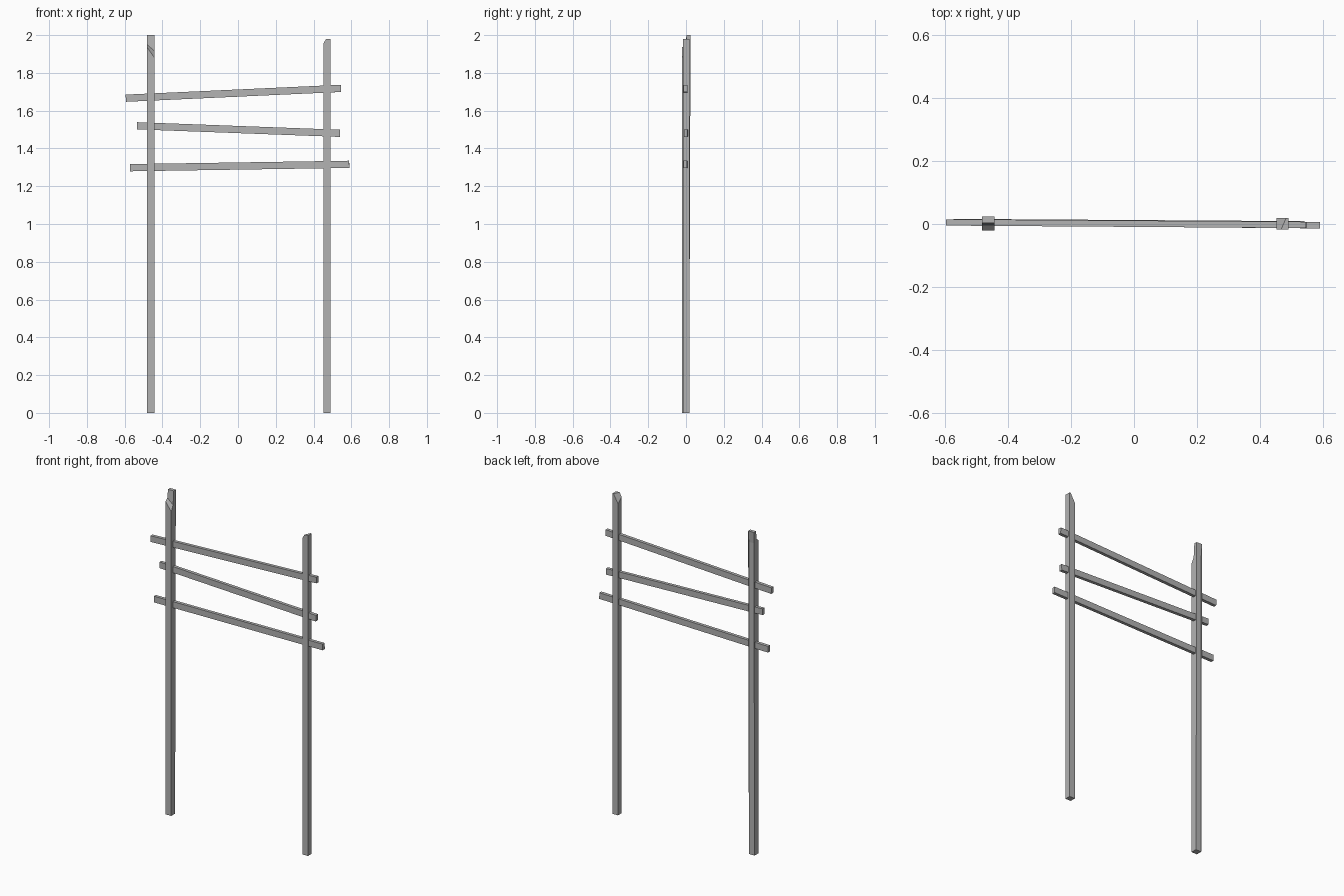
import bpy
import bmesh
from mathutils import Vector

cube = bpy.data.objects.get("Cube")
if cube:
    bpy.data.objects.remove(cube, do_unlink=True)

GREY = (0.45, 0.45, 0.45, 1)
wood = bpy.data.materials.new("weathered grey wood")
wood.use_nodes = True
wood.diffuse_color = GREY
wood.node_tree.nodes["Principled BSDF"].inputs["Base Color"].default_value = GREY


def finish(name, bm):
    bmesh.ops.recalc_face_normals(bm, faces=bm.faces)
    mesh = bpy.data.meshes.new(name)
    bm.to_mesh(mesh)
    bm.free()
    mesh.materials.append(wood)
    obj = bpy.data.objects.new(name, mesh)
    bpy.context.collection.objects.link(obj)
    return obj


def beam(low, high):
    """Box between two corners."""
    bm = bmesh.new()
    bmesh.ops.create_cube(bm, size=1)
    low, high = Vector(low), Vector(high)
    for v in bm.verts:
        v.co = (low + high) / 2 + v.co * (high - low)
    return bm


# Right-hand post with its top corner sliced off at a slant
bm = beam((0.452, -0.017, 0), (0.49, 0.019, 1.98))
a, b, c = Vector((0.452, -0.017, 1.955)), Vector((0.466, -0.017, 1.98)), Vector((0.482, 0.019, 1.98))
normal = (b - a).cross(c - a)
if normal.z < 0:
    normal.negate()
cut = bmesh.ops.bisect_plane(bm, geom=bm.verts[:] + bm.edges[:] + bm.faces[:],
                             plane_co=a, plane_no=normal, clear_outer=True)
bmesh.ops.holes_fill(bm, edges=[e for e in bm.edges if e.is_boundary])
finish("left_post", bm)

# Other post: side profile (y, z, drop across the width) with a broken, backward-leaning tip
profile = [(-0.021, 0, 0), (0.017, 0, 0), (0.017, 1.93, 0), (0.024, 2, 0),
           (0.003, 2, 0), (-0.003, 1.95, 0.035), (-0.021, 1.935, 0.055)]
bm = bmesh.new()
near = [bm.verts.new((-0.481, y, z)) for y, z, drop in profile]
far = [bm.verts.new((-0.442, y, z - drop)) for y, z, drop in profile]
bm.faces.new(near)
bm.faces.new(far)
for i in range(len(profile)):
    j = (i + 1) % len(profile)
    bm.faces.new((near[i], near[j], far[j], far[i]))
bmesh.ops.triangulate(bm, faces=[f for f in bm.faces if len(f.verts) > 4])
finish("right_post", bm)

# Crooked rails running through both posts
rails = {"top_rail": ((-0.594, 0.005, 1.666), (0.545, -0.003, 1.718)),
         "middle_rail": ((-0.535, 0.006, 1.52), (0.54, -0.001, 1.48)),
         "bottom_rail": ((-0.572, 0.006, 1.298), (0.589, -0.004, 1.316))}
for name, (start, end) in rails.items():
    start, end = Vector(start), Vector(end)
    span = end - start
    bm = beam((-span.length / 2, -0.01, -0.019), (span.length / 2, 0.01, 0.019))
    obj = finish(name, bm)
    obj.location = (start + end) / 2
    obj.rotation_euler = (0, -span.z / span.x, span.y / span.x)
